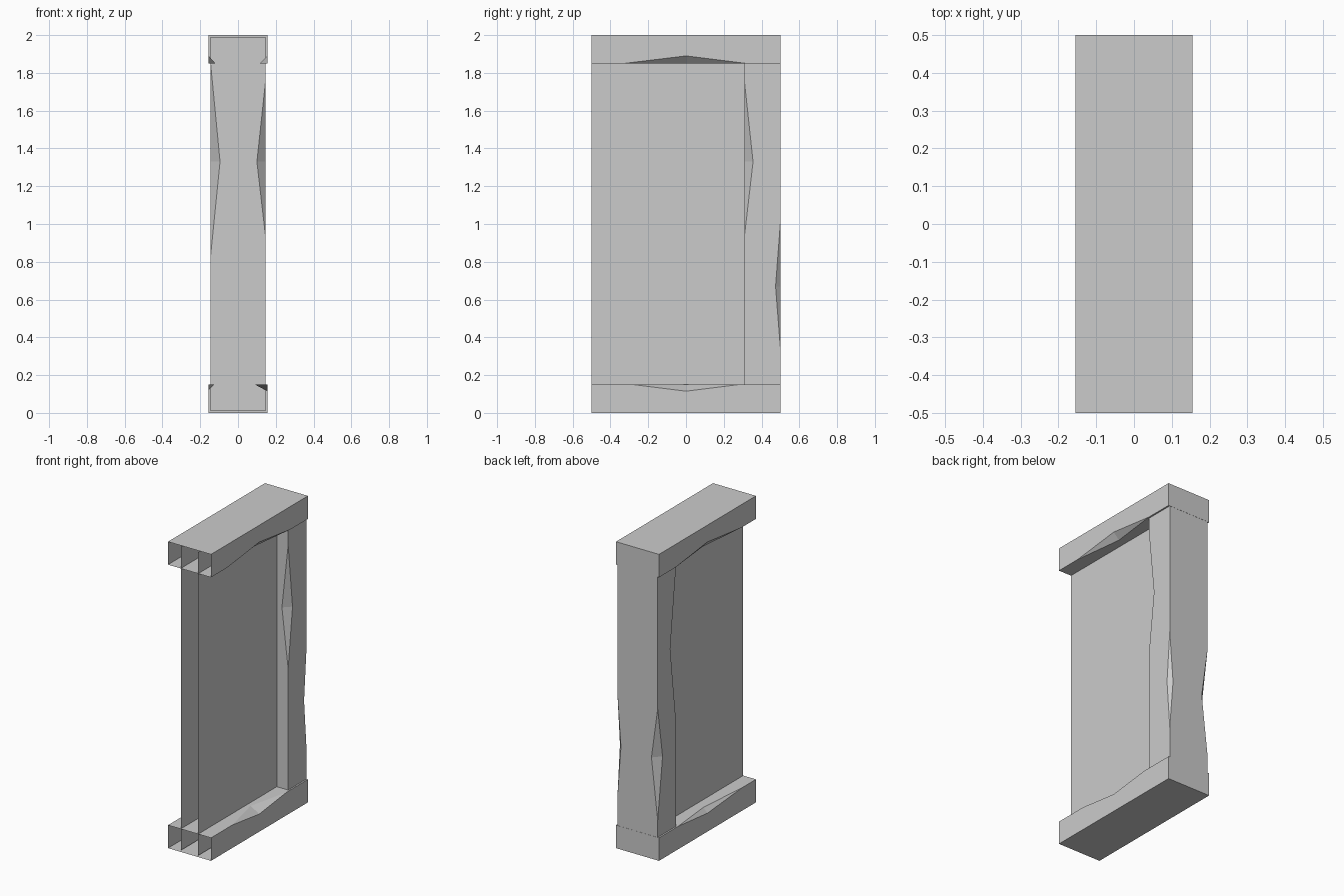
import bpy
import bmesh
from mathutils import Vector

cube = bpy.data.objects.get("Cube")
if cube:
    bpy.data.objects.remove(cube, do_unlink=True)

grey = bpy.data.materials.new("plain_grey")
grey.use_nodes = True
COLOUR = (0.6, 0.6, 0.6, 1)
grey.diffuse_color = COLOUR
grey.node_tree.nodes["Principled BSDF"].inputs["Base Color"].default_value = COLOUR


def make_object(name, loops):
    """Join polygons given as point loops into one flat-shaded object."""
    bm = bmesh.new()
    for loop in loops:
        bm.faces.new([bm.verts.new(p) for p in loop])
    bmesh.ops.remove_doubles(bm, verts=bm.verts, dist=0.0001)
    bmesh.ops.recalc_face_normals(bm, faces=bm.faces)
    mesh = bpy.data.meshes.new(name)
    bm.to_mesh(mesh)
    bm.free()
    mesh.materials.append(grey)
    obj = bpy.data.objects.new(name, mesh)
    bpy.context.collection.objects.link(obj)


def box_loops(lo, hi):
    """Six face loops keyed by (axis, side)."""
    faces = {}
    for axis in range(3):
        b, c = (axis + 1) % 3, (axis + 2) % 3
        for side in (0, 1):
            loop = []
            for i, j in ((0, 0), (1, 0), (1, 1), (0, 1)):
                p = Vector()
                p[axis], p[b], p[c] = (lo, hi)[side][axis], (lo, hi)[i][b], (lo, hi)[j][c]
                loop.append(p)
            faces[axis, side] = loop
    return faces


def chip(faces, lo, hi, first, second, span, depths):
    """Knock a wedge out of the edge shared by two faces.
    span = start, middle, end along the edge; depths = inset on each face."""
    axis = 3 - first[0] - second[0]
    corner = Vector()
    for a, side in (first, second):
        corner[a] = (lo, hi)[side][a]

    def at(t):
        p = corner.copy()
        p[axis] = t
        return p

    start, end = at(span[0]), at(span[2])
    tips = []
    for key, other, depth in ((first, second, depths[0]), (second, first, depths[1])):
        tip = at(span[1])
        tip[other[0]] += depth if other[1] == 0 else -depth
        tips.append(tip)
        loop = faces[key]
        low, high = at(lo[axis]), at(hi[axis])
        for i, p in enumerate(loop):
            q = loop[(i + 1) % len(loop)]
            if (p - low).length < 1e-5 and (q - high).length < 1e-5:
                loop[i + 1:i + 1] = [start, tip, end]
                break
            if (p - high).length < 1e-5 and (q - low).length < 1e-5:
                loop[i + 1:i + 1] = [end, tip, start]
                break
    faces["chip", first, second, 0] = [start, tips[0], tips[1]]
    faces["chip", first, second, 1] = [end, tips[1], tips[0]]


LEFT, RIGHT = (0, 1), (0, 0)
FRONT, BACK = (1, 0), (1, 1)
BOTTOM, TOP = (2, 0), (2, 1)


def chipped_part(name, lo, hi, chips, open_front=False):
    faces = box_loops(lo, hi)
    for args in chips:
        chip(faces, lo, hi, *args)
    if open_front:
        del faces[FRONT]
    make_object(name, faces.values())


# Hollow beams, open at the front end
chipped_part("top_beam", (-0.155, -0.5, 1.85), (0.155, 0.5, 2), [
    (LEFT, BOTTOM, (-0.33, 0, 0.32), (0.04, 0.04)),
    (RIGHT, BOTTOM, (-0.35, 0, 0.33), (0.04, 0.035)),
], True)
chipped_part("bottom_beam", (-0.155, -0.5, 0), (0.155, 0.5, 0.15), [
    (LEFT, TOP, (-0.28, 0, 0.28), (0.035, 0.065)),
    (RIGHT, TOP, (-0.36, 0, 0.3), (0.03, 0.03)),
], True)

# Post at the back, running through both beams
chipped_part("back_post", (-0.145, 0.31, 0.01), (0.145, 0.499, 1.99), [
    (LEFT, FRONT, (0.94, 1.33, 1.75), (0.045, 0.045)),
    (RIGHT, FRONT, (0.83, 1.33, 1.85), (0.06, 0.05)),
    (LEFT, BACK, (0.35, 0.67, 1.0), (0.025, 0.025)),
    (RIGHT, BACK, (0.26, 0.66, 0.99), (0.05, 0.045)),
])

# Two thin wall sheets between the beams
for name, x in (("left_wall_sheet", 0.063), ("right_wall_sheet", -0.063)):
    make_object(name, [[Vector((x, y, z)) for y, z in
                        ((-0.5, 0.01), (0.31, 0.01), (0.31, 1.99), (-0.5, 1.99))]])
